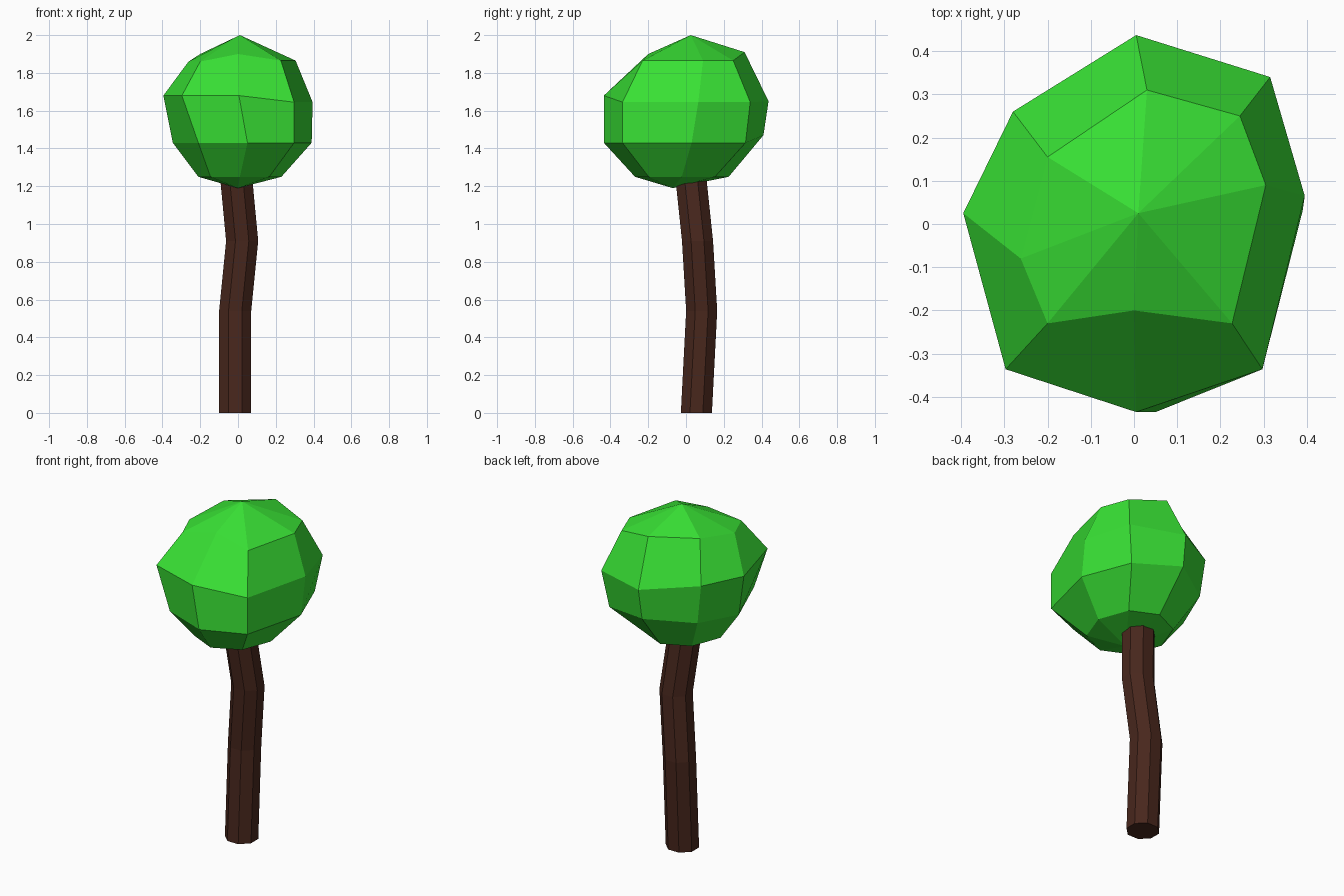
import bpy, bmesh
from math import cos, sin, pi

if "Cube" in bpy.data.objects:
    bpy.data.objects.remove(bpy.data.objects["Cube"])

SIDES = 8


def material(name, rgb):
    m = bpy.data.materials.new(name)
    m.diffuse_color = (*rgb, 1)
    m.use_nodes = True
    m.node_tree.nodes["Principled BSDF"].inputs["Base Color"].default_value = m.diffuse_color
    return m


def ring(cx, cy, z, rx, ry, turn):
    return [(cx + rx * cos(2 * pi * i / SIDES + turn),
             cy + ry * sin(2 * pi * i / SIDES + turn), z) for i in range(SIDES)]


def loft(name, rings, mat, bottom=None, top=None):
    """Skin rings from bottom to top; close each end with a pole or a flat cap."""
    bm = bmesh.new()
    loops = [[bm.verts.new(p) for p in r] for r in rings]
    for a, b in zip(loops, loops[1:]):
        for i in range(SIDES):
            j = (i + 1) % SIDES
            bm.faces.new((a[i], a[j], b[j], b[i]))
    for loop, pole in ((loops[0], bottom), (loops[-1], top)):
        if pole:
            v = bm.verts.new(pole)
            for i in range(SIDES):
                bm.faces.new((loop[i], loop[(i + 1) % SIDES], v))
        else:
            bm.faces.new(loop)
    bmesh.ops.recalc_face_normals(bm, faces=bm.faces)
    me = bpy.data.meshes.new(name)
    bm.to_mesh(me)
    bm.free()
    me.materials.append(mat)
    ob = bpy.data.objects.new(name, me)
    bpy.context.collection.objects.link(ob)
    return ob


# Trunk: crooked octagonal tube
path = [(-0.015, 0.055, 0), (-0.015, 0.083, 0.54),
        (0.022, 0.061, 0.91), (-0.015, 0.02, 1.30)]
loft("trunk", [ring(x, y, z, 0.092, 0.089, pi / 8) for x, y, z in path],
     material("bark", (0.065, 0.02, 0.012)))

# Crown: lumpy eight-sided ball, each ring starts at the right and runs via the back
lower = [(0.39, 0.03, 1.43), (0.28, 0.315, 1.43), (0.0, 0.41, 1.47), (-0.25, 0.25, 1.45),
         (-0.345, 0.0, 1.43), (-0.21, -0.335, 1.43), (0.05, -0.435, 1.43), (0.297, -0.336, 1.43)]
upper = [(0.395, 0.065, 1.645), (0.315, 0.34, 1.645), (0.005, 0.437, 1.65), (-0.28, 0.26, 1.68),
         (-0.395, 0.025, 1.68), (-0.297, -0.336, 1.68), (0.005, -0.435, 1.68), (0.297, -0.336, 1.645)]
shoulder = [(0.305, 0.09, 1.865), (0.245, 0.25, 1.865), (0.03, 0.31, 1.91), (-0.2, 0.155, 1.90),
            (-0.262, -0.08, 1.86), (-0.2, -0.23, 1.86), (0.0, -0.2, 1.90), (0.227, -0.23, 1.865)]
loft("crown", [ring(0.01, -0.022, 1.25, 0.22, 0.248, 0), lower, upper, shoulder],
     material("leaves", (0.04, 0.75, 0.035)),
     bottom=(0.0, -0.07, 1.19), top=(0.01, 0.025, 2.0))
